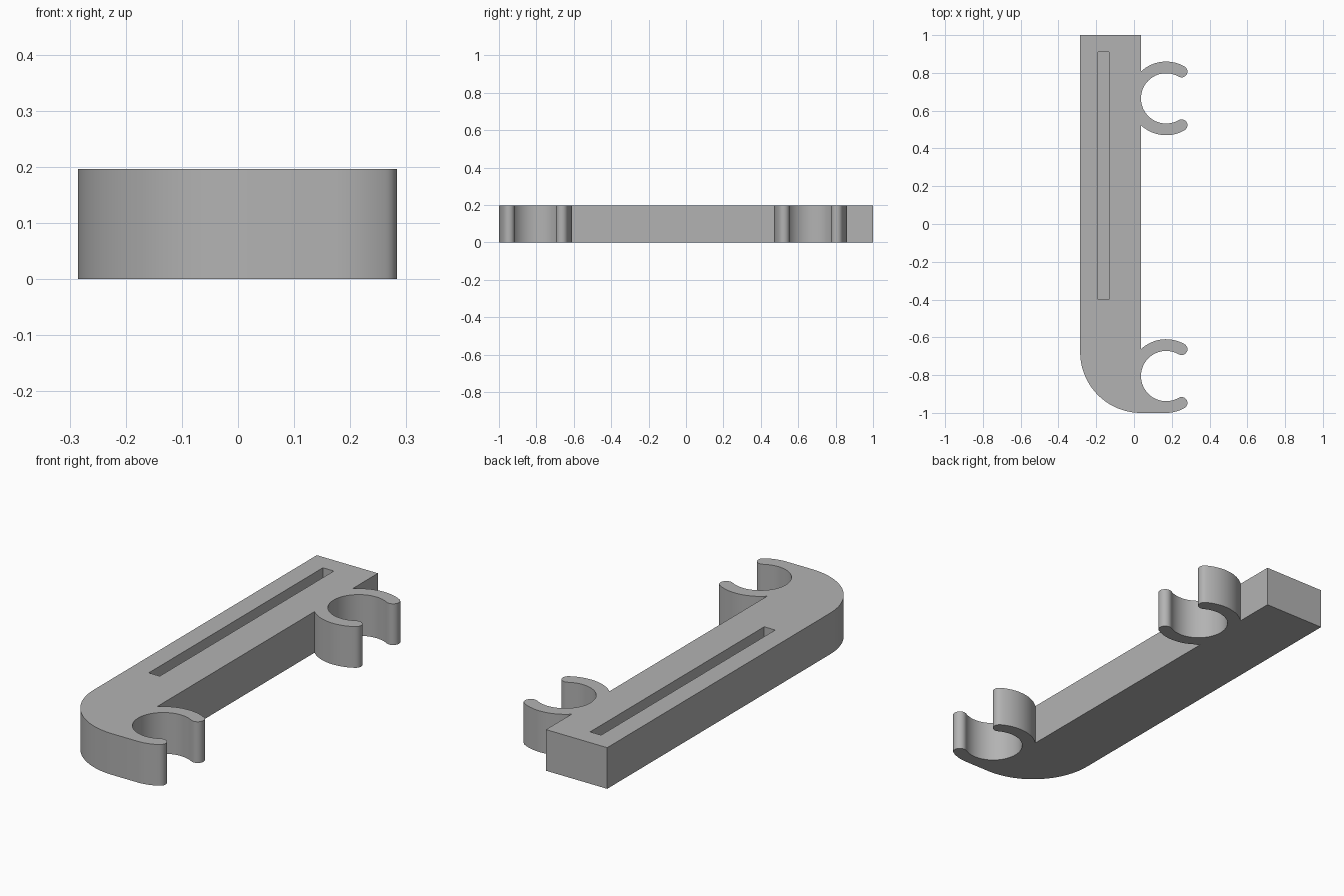
import bpy, bmesh
from math import radians, degrees, cos, sin, acos

cube = bpy.data.objects.get("Cube")
if cube:
    bpy.data.objects.remove(cube, do_unlink=True)

HEIGHT = 0.196
LEFT, EDGE, END = -0.285, 0.037, 1.0           # bar sides and end
CLIP_X, OUTER, INNER = 0.17, 0.195, 0.133      # clip centre and radii
MID, TIP = (OUTER + INNER) / 2, (OUTER - INNER) / 2
OPENING = 60                                   # half angle of the clip mouth
ROOT = degrees(acos((EDGE - CLIP_X) / OUTER))  # where the clip meets the bar

grey = bpy.data.materials.new("plain grey")
grey.use_nodes = True
colour = (0.45, 0.45, 0.45, 1)
grey.diffuse_color = colour
grey.node_tree.nodes["Principled BSDF"].inputs["Base Color"].default_value = colour


def arc(cx, cy, r, start, end, steps):
    angles = [radians(start + (end - start) * i / steps) for i in range(steps + 1)]
    return [(cx + r * cos(a), cy + r * sin(a)) for a in angles]


def clip(cy, start):
    """Outline of one open C clip, from its lower root to its upper root."""
    a = radians(OPENING)
    tx, ty = CLIP_X + MID * cos(a), MID * sin(a)
    return (arc(CLIP_X, cy, OUTER, start, -OPENING, 16)
            + arc(tx, cy - ty, TIP, -OPENING, 180 - OPENING, 12)[1:]
            + arc(CLIP_X, cy, INNER, -OPENING, OPENING - 360, 48)[1:]
            + arc(tx, cy + ty, TIP, OPENING - 180, OPENING, 12)[1:]
            + arc(CLIP_X, cy, OUTER, OPENING, ROOT, 16)[1:])


def prism(name, outline, bottom, top):
    bm = bmesh.new()
    face = bm.faces.new([bm.verts.new((x, y, bottom)) for x, y in outline])
    new = bmesh.ops.extrude_face_region(bm, geom=[face])["geom"]
    verts = [v for v in new if isinstance(v, bmesh.types.BMVert)]
    bmesh.ops.translate(bm, verts=verts, vec=(0, 0, top - bottom))
    bmesh.ops.recalc_face_normals(bm, faces=bm.faces)
    mesh = bpy.data.meshes.new(name)
    bm.to_mesh(mesh)
    bm.free()
    mesh.materials.append(grey)
    obj = bpy.data.objects.new(name, mesh)
    bpy.context.collection.objects.link(obj)
    return obj


# Bar with a rounded corner and two clips, as one outline
corner = EDGE - LEFT
outline = ([(LEFT, END)]
           + arc(EDGE, corner - END, corner, 180, 270, 32)
           + clip(OUTER - END, -90)
           + clip(0.665, -ROOT)
           + [(EDGE, END)])
bar = prism("clip_bar", outline, 0, HEIGHT)

# Long blind slot in the top face
x0, x1, y0, y1 = -0.19, -0.132, -0.4, 0.91
cutter = prism("slot_cutter", [(x0, y0), (x1, y0), (x1, y1), (x0, y1)], 0.08, HEIGHT + 0.1)
cutter.hide_render = True
cut = bar.modifiers.new("slot", "BOOLEAN")
cut.operation, cut.solver, cut.object = "DIFFERENCE", "EXACT", cutter

bpy.ops.object.select_all(action="DESELECT")
bpy.context.view_layer.objects.active = bar
bar.select_set(True)
bpy.ops.object.modifier_apply(modifier=cut.name)
bpy.data.objects.remove(cutter, do_unlink=True)
bpy.ops.object.shade_smooth_by_angle(angle=radians(30))
